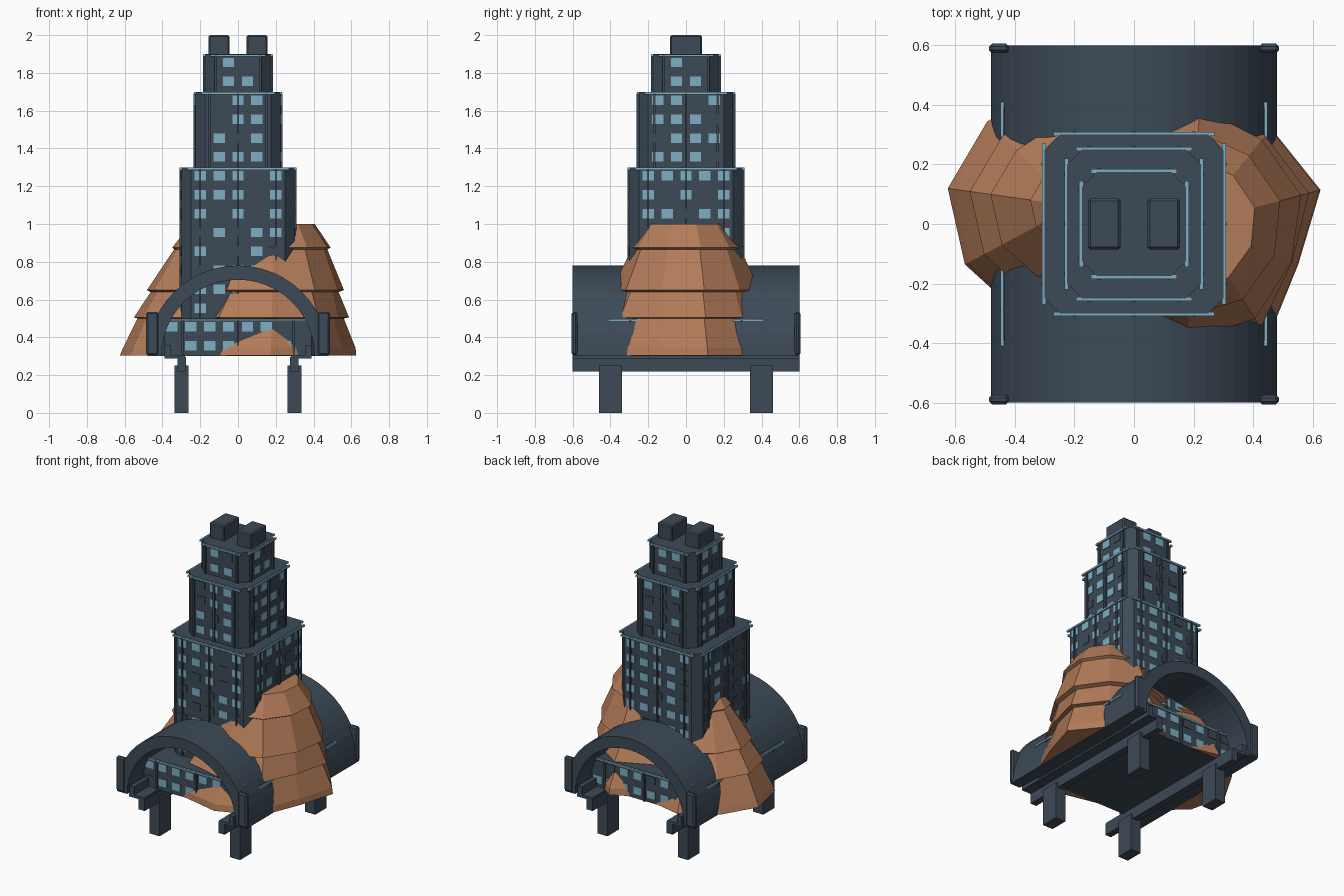
import bpy, bmesh, math, random
from mathutils import Matrix, Vector

random.seed(4)
cube = bpy.data.objects.get("Cube")
if cube:
    bpy.data.objects.remove(cube, do_unlink=True)


def material(name, color):
    m = bpy.data.materials.new(name)
    m.use_nodes = True
    m.diffuse_color = (*color, 1)
    m.node_tree.nodes["Principled BSDF"].inputs["Base Color"].default_value = (*color, 1)
    return m


SLATE = material("dark slate", (0.046, 0.068, 0.095))
GLASS = material("pale blue glass", (0.21, 0.43, 0.55))
ROCK = material("brown rock", (0.45, 0.2, 0.1))


def finish(name, bm, *mats):
    bmesh.ops.recalc_face_normals(bm, faces=bm.faces)
    mesh = bpy.data.meshes.new(name)
    bm.to_mesh(mesh)
    bm.free()
    ob = bpy.data.objects.new(name, mesh)
    for m in mats:
        mesh.materials.append(m)
    bpy.context.collection.objects.link(ob)
    return ob


def add_box(bm, center, size, turn=Matrix(), index=0):
    mat = turn @ Matrix.Translation(center) @ Matrix.Diagonal((*size, 1))
    verts = bmesh.ops.create_cube(bm, size=1, matrix=mat)["verts"]
    for f in {f for v in verts for f in v.link_faces}:
        f.material_index = index


def box(name, lo, hi, bevel=0):
    lo, hi = Vector(lo), Vector(hi)
    bm = bmesh.new()
    add_box(bm, (lo + hi) / 2, hi - lo)
    ob = finish(name, bm, SLATE)
    if bevel:
        mod = ob.modifiers.new("bevel", "BEVEL")
        mod.width, mod.segments = bevel, 1
    return ob


def prism(name, outline, z0, z1):
    bm = bmesh.new()
    face = bm.faces.new([bm.verts.new((x, y, z0)) for x, y in outline])
    top = bmesh.ops.extrude_face_region(bm, geom=[face])["geom"]
    bmesh.ops.translate(bm, vec=(0, 0, z1 - z0),
                        verts=[v for v in top if isinstance(v, bmesh.types.BMVert)])
    # extruding removes nothing here: keep a bottom cap
    return finish(name, bm, SLATE)


# Lit windows, top row first; other walls are filled at random
LIT = {
    ("crown", 0): ["10", "11"],
    ("crown", 1): ["10", "11"],
    ("upper", 0): ["011", "011", "101", "111"],
    ("upper", 1): ["1101", "1110", "0111", "1110"],
    ("middle", 0): ["11101", "11101", "10101", "01011", "10010"],
    ("middle", 1): ["11111", "10101", "11011", "01101"],
}


def tier(name, hx, hy, z0, z1, rows, cols_x, cols_y, cut=0.05):
    # Wall block with cut corners
    outline = []
    for sx, sy in ((1, 1), (-1, 1), (-1, -1), (1, -1)):
        pair = [(sx * hx, sy * (hy - cut)), (sx * (hx - cut), sy * hy)]
        outline += pair if sx == sy else pair[::-1]
    prism(name + "_tier", outline, z0, z1)

    wins, fins, ledges = bmesh.new(), bmesh.new(), bmesh.new()
    for side in range(4):
        turn = Matrix.Rotation(side * math.pi / 2, 4, "Z")
        half, dist, cols = (hx, hy, cols_x) if side % 2 == 0 else (hy, hx, cols_y)
        # Windows
        for r in range(rows):
            pattern = LIT.get((name, side), [])
            for c in range(cols):
                lit = pattern[r][c] == "1" if r < len(pattern) else random.random() < 0.62
                at = ((c - (cols - 1) / 2) * 0.1, -dist, z1 - 0.045 - r * 0.1)
                add_box(wins, at, (0.06, 0.008, 0.05), turn, int(lit))
        # Upright fins
        for p in (-0.67, 0, 0.67):
            if p or name != "crown":
                add_box(fins, (p * half, -dist, (z0 + z1) / 2 - 0.004),
                        (0.012, 0.022, z1 - z0 - 0.008), turn)
        # Thin pale ledge at the top
        add_box(ledges, (0, -dist - 0.002, z1 - 0.008), (2 * (half - 0.03), 0.014, 0.012), turn)
    finish(name + "_windows", wins, SLATE, GLASS)
    finish(name + "_fins", fins, SLATE)
    finish(name + "_ledges", ledges, GLASS)


# Stepped tower
tier("base", 0.44, 0.44, 0.30, 0.50, 2, 8, 8)
tier("middle", 0.30, 0.30, 0.50, 1.30, 8, 5, 5)
tier("upper", 0.225, 0.25, 1.30, 1.70, 4, 3, 4)
tier("crown", 0.175, 0.175, 1.70, 1.90, 2, 2, 2)
for s, label in ((1, "left"), (-1, "right")):
    box("roof_block_" + label, (s * 0.10 - 0.055, -0.085, 1.89), (s * 0.10 + 0.055, 0.085, 2.0), 0.008)

# Arched tunnel running front to back
STEPS = 24
arc = [i * math.pi / STEPS for i in range(STEPS + 1)]
bm = bmesh.new()
ring = [bm.verts.new((r * math.cos(a), -0.6, 0.30 + r * math.sin(a)))
        for r, angles in ((0.48, arc), (0.405, arc[::-1])) for a in angles]
n = len(ring)
strips = [bm.faces.new((ring[i], ring[i + 1], ring[n - 2 - i], ring[n - 1 - i])) for i in range(STEPS)]
moved = bmesh.ops.extrude_face_region(bm, geom=strips, use_keep_orig=True)["geom"]
bmesh.ops.translate(bm, vec=(0, 1.2, 0), verts=[v for v in moved if isinstance(v, bmesh.types.BMVert)])
tunnel = finish("tunnel_arch", bm, SLATE)

# Tunnel posts, rails and legs on both sides
for s, side in ((1, "left"), (-1, "right")):
    def pair(name, x0, x1, y0, y1, z0, z1, bevel=0):
        a, b = sorted((s * x0, s * x1))
        box(name + "_" + side, (a, y0, z0), (b, y1, z1), bevel)

    pair("rail_beam", 0.275, 0.32, -0.6, 0.6, 0.22, 0.295)
    pair("rail_plate", 0.28, 0.39, -0.6, 0.6, 0.288, 0.306)
    pair("rail_lip", 0.355, 0.388, -0.6, 0.6, 0.30, 0.36)
    for t, end in ((-1, "front"), (1, "back")):
        pair(end + "_leg", 0.262, 0.337, t * 0.40 - 0.06, t * 0.40 + 0.06, 0, 0.25)
        pair(end + "_post", 0.42, 0.487, t * 0.59 - 0.016, t * 0.59 + 0.016, 0.305, 0.535, 0.01)


def rock(name, cx, cy, start, factors, profile):
    # Layered crag: rings of (height, radius, unevenness) with overhanging lips
    bm = bmesh.new()
    rings = []
    for z, r, k in profile:
        ring = []
        for i, f in enumerate(factors):
            a = math.radians(start) + i * math.tau / len(factors)
            d = r * (1 + (f - 1) * k)
            ring.append(bm.verts.new((cx + d * math.cos(a), cy + d * math.sin(a), z)))
        rings.append(ring)
    for lo, hi in zip(rings, rings[1:]):
        for i in range(len(lo)):
            bm.faces.new((lo[i - 1], lo[i], hi[i], hi[i - 1]))
    bm.faces.new(rings[0])
    bm.faces.new(rings[-1])
    return finish(name, bm, ROCK)


rock("tall_rock", 0.2, 0, 15,
     (0.96, 0.9, 1.08, 0.95, 0.9, 0.9, 1.2, 1.09, 1.0, 0.82),
     [(0.303, 0.46, 1), (0.345, 0.455, 1), (0.5, 0.385, 0.8), (0.505, 0.415, 0.8),
      (0.64, 0.35, 0.4), (0.65, 0.38, 0.4), (0.865, 0.285, 0.2), (0.875, 0.303, 0.2),
      (1.0, 0.215, 0.2)])
rock("low_rock", -0.2, 0.06, 28,
     (1, 0.95, 1, 0.95, 1, 0.97, 0.95, 0.95, 1, 1),
     [(0.303, 0.43, 1), (0.34, 0.415, 1), (0.5, 0.335, 1), (0.505, 0.355, 1),
      (0.64, 0.265, 1), (0.65, 0.285, 1), (0.865, 0.14, 1), (0.875, 0.15, 1),
      (0.95, 0.09, 1)])
